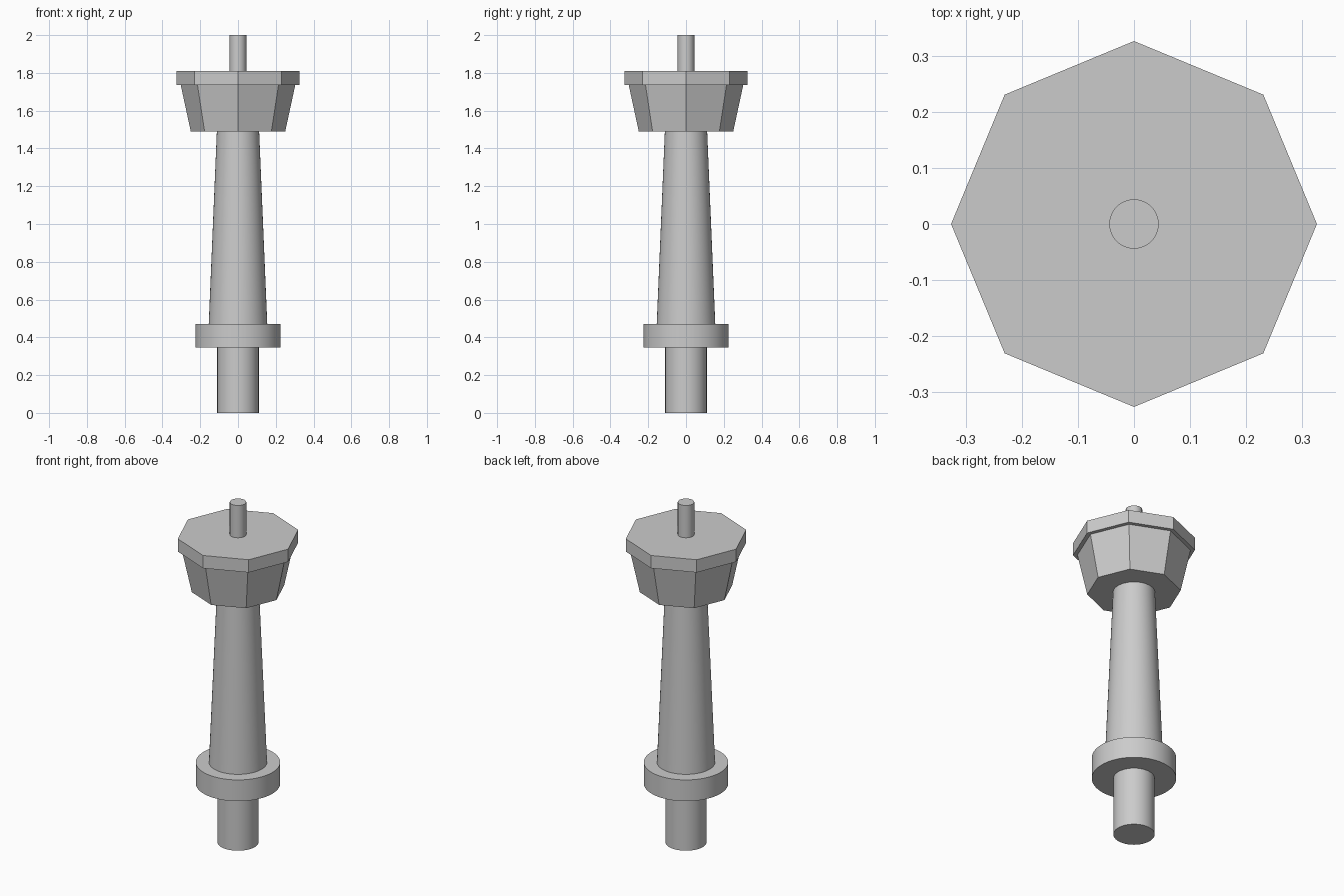
import bpy
import math

cube = bpy.data.objects.get("Cube")
if cube:
    bpy.data.objects.remove(cube, do_unlink=True)

grey = bpy.data.materials.new("plain grey")
grey.use_nodes = True
color = (0.6, 0.6, 0.6, 1)
grey.diffuse_color = color
grey.node_tree.nodes["Principled BSDF"].inputs["Base Color"].default_value = color


def frustum(name, low, high, r_low, r_high, sides=64):
    """Upright capped prism or cone section, smooth only when round."""
    bpy.ops.mesh.primitive_cone_add(
        vertices=sides, radius1=r_low, radius2=r_high,
        depth=high - low, location=(0, 0, (low + high) / 2))
    part = bpy.context.object
    part.name = name
    part.data.materials.append(grey)
    if sides > 8:
        bpy.ops.object.shade_smooth_by_angle(angle=math.radians(30))
    return part


# Round foot, collar and tapered shaft
frustum("foot", 0, 0.345, 0.11, 0.11)
frustum("collar", 0.345, 0.47, 0.225, 0.225)
frustum("shaft", 0.47, 1.49, 0.155, 0.112)

# Octagonal cabin with overhanging roof slab
frustum("cabin", 1.49, 1.735, 0.25, 0.303, sides=8)
frustum("roof", 1.735, 1.81, 0.326, 0.326, sides=8)

# Mast
frustum("mast", 1.81, 2.0, 0.044, 0.044)
